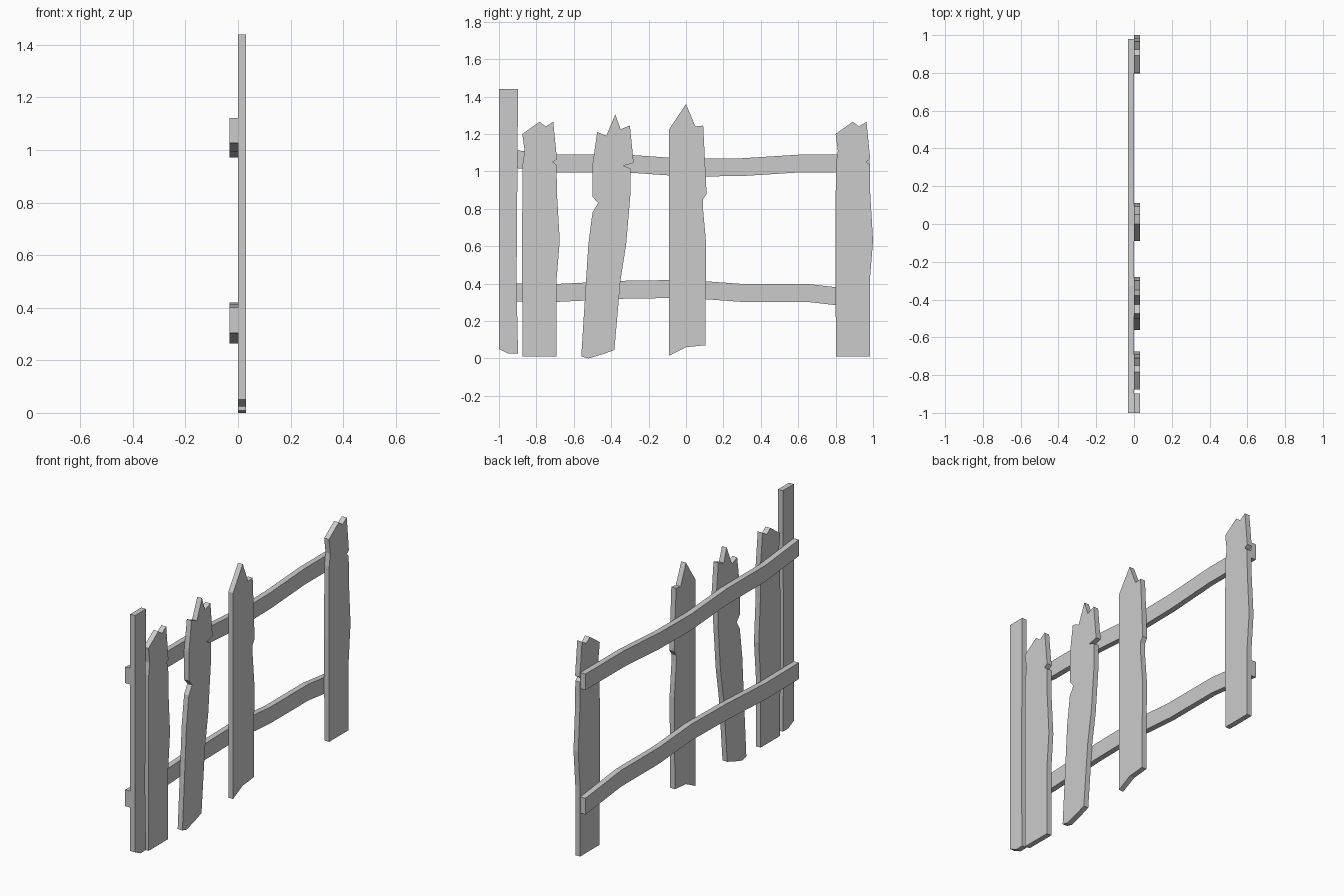
import bpy, bmesh

if "Cube" in bpy.data.objects:
    bpy.data.objects.remove(bpy.data.objects["Cube"])


def board(name, profile, x0, x1, dy=0.0):
    """Extrude a flat (y, z) outline from x0 to x1."""
    bm = bmesh.new()
    face = bm.faces.new([bm.verts.new((x0, y + dy, z)) for y, z in profile])
    ext = bmesh.ops.extrude_face_region(bm, geom=[face])
    moved = [v for v in ext["geom"] if isinstance(v, bmesh.types.BMVert)]
    bmesh.ops.translate(bm, verts=moved, vec=(x1 - x0, 0, 0))
    bmesh.ops.recalc_face_normals(bm, faces=bm.faces)
    mesh = bpy.data.meshes.new(name)
    bm.to_mesh(mesh)
    bm.free()
    obj = bpy.data.objects.new(name, mesh)
    bpy.context.collection.objects.link(obj)
    return obj


def rail(name, top_edge, height):
    """Wavy horizontal rail of constant height."""
    bottom = [(y, z - height) for y, z in top_edge]
    board(name, bottom + top_edge[::-1], -0.033, 0.0)


FRONT = 0.031

# Tall end post
board("end_post", [(-1, .05), (-.95, .025), (-.898, .025), (-.906, .40),
                   (-.898, 1.44), (-1, 1.44)], 0, FRONT)

# Broken-top picket, used twice
broken = [(-.873, .01), (-.692, .01), (-.692, .42), (-.675, .63), (-.69, .88),
          (-.692, 1.035), (-.712, 1.05), (-.69, 1.065), (-.71, 1.265),
          (-.75, 1.24), (-.783, 1.265), (-.875, 1.2), (-.863, 1.11),
          (-.873, 1.04), (-.877, .63)]
board("broken_picket_left", broken, 0, FRONT)
board("broken_picket_right", broken, 0, FRONT, 1.675)

# Leaning splintered picket
board("leaning_picket", [
    (-.56, .01), (-.52, .0), (-.437, .025), (-.383, .045), (-.35, .42),
    (-.32, .61), (-.297, .88), (-.297, 1.015), (-.335, 1.03), (-.28, 1.045),
    (-.30, 1.245), (-.35, 1.225), (-.378, 1.305), (-.426, 1.19),
    (-.475, 1.21), (-.5, 1.035), (-.5, .865), (-.47, .83), (-.5, .78),
    (-.522, .61)], 0, FRONT)

# Pointed middle picket
board("pointed_picket", [
    (-.09, .015), (0, .06), (.103, .07), (.108, .61), (.09, .81), (.09, .85),
    (.11, .88), (.092, 1.245), (.05, 1.24), (0, 1.36), (-.09, 1.225)],
    0, FRONT)

# Two bowed rails behind the pickets
rail("upper_rail", [(-1, 1.122), (-.69, 1.09), (-.33, 1.09), (0, 1.067),
                    (.3, 1.07), (.62, 1.09), (.98, 1.09)], 0.095)
rail("lower_rail", [(-1, .40), (-.69, .398), (-.33, .415), (0, .42),
                    (.3, .398), (.65, .398), (.98, .36)], 0.096)
